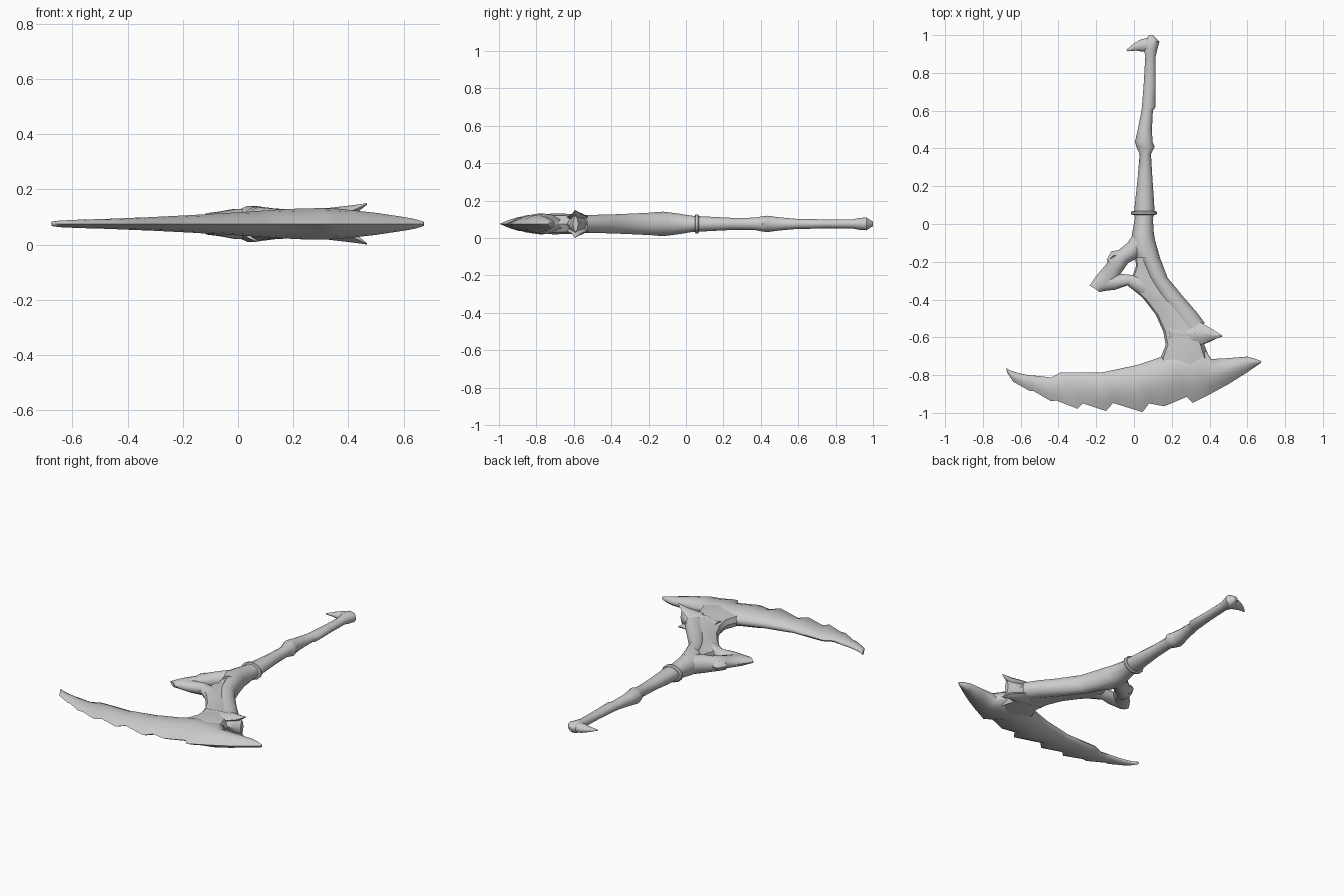
import bpy, bmesh, math

ZC = 0.075  # mid-plane of the weapon lying flat

grey = bpy.data.materials.new("plain_grey")
grey.diffuse_color = (0.6, 0.6, 0.6, 1)

# Cross-sections: (position across, relative half thickness)
ROUND = [((1 - math.cos(math.pi * i / 7)) / 2, math.sin(math.pi * i / 7)) for i in range(8)]
BLADE = [(0, 0), (0.03, 0.4), (0.2, 0.85), (0.4, 1), (0.6, 0.85), (0.8, 0.5), (1, 0)]
DIAMOND = [(0, 0), (0.25, 0.7), (0.5, 1), (0.75, 0.7), (1, 0)]
PLATE = [(0, 0), (0.06, 0.55), (0.3, 0.85), (0.6, 1), (0.9, 0.8), (1, 0)]


def loft(name, stations, section, angle=40):
    """Each station is (x1, y1, x2, y2, half thickness, optional z shift)."""
    bm = bmesh.new()
    rings = []
    for s in stations:
        x1, y1, x2, y2, h = s[:5]
        z = ZC + (s[5] if len(s) > 5 else 0)
        outline = [(t, p) for t, p in section] + [(t, -p) for t, p in section[-2:0:-1]]
        rings.append([bm.verts.new((x1 + (x2 - x1) * t, y1 + (y2 - y1) * t, z + h * p))
                      for t, p in outline])
    n = len(rings[0])
    for a, b in zip(rings, rings[1:]):
        for i in range(n):
            j = (i + 1) % n
            bm.faces.new((a[i], a[j], b[j], b[i]))
    bm.faces.new(rings[0])
    bm.faces.new(rings[-1])
    bmesh.ops.recalc_face_normals(bm, faces=bm.faces)
    me = bpy.data.meshes.new(name)
    bm.to_mesh(me)
    bm.free()
    me.materials.append(grey)
    ob = bpy.data.objects.new(name, me)
    bpy.context.collection.objects.link(ob)
    bpy.ops.object.select_all(action='DESELECT')
    ob.select_set(True)
    bpy.context.view_layer.objects.active = ob
    bpy.ops.object.shade_smooth_by_angle(angle=math.radians(angle))
    return ob


def upright(rows):
    """Rows (y, left, right, half thickness) for parts running along y."""
    return [(l, y, r, y, h) for y, l, r, h in rows]


# Handle shaft with knuckle and pommel
loft("handle", upright([
    (1.0, 0.08, 0.10, 0.012), (0.965, 0.055, 0.135, 0.035), (0.93, 0.05, 0.125, 0.033),
    (0.89, 0.06, 0.115, 0.025), (0.75, 0.052, 0.115, 0.024), (0.62, 0.042, 0.115, 0.028),
    (0.60, 0.04, 0.10, 0.027), (0.50, 0.02, 0.095, 0.036), (0.435, 0.005, 0.098, 0.045),
    (0.41, 0.012, 0.11, 0.042), (0.37, 0.03, 0.09, 0.034), (0.25, 0.02, 0.097, 0.033),
    (0.06, 0.0, 0.11, 0.043), (0.03, 0.005, 0.10, 0.045), (-0.05, -0.01, 0.105, 0.058),
    (-0.12, -0.02, 0.118, 0.067), (-0.18, 0.01, 0.138, 0.063)]), ROUND)

# Raised band around the shaft
loft("handle_collar", upright([(0.07, -0.01, 0.115, 0.045), (0.063, -0.016, 0.121, 0.052),
                               (0.052, -0.016, 0.121, 0.052), (0.048, -0.005, 0.112, 0.045)]), ROUND)

# Hooked spur on the pommel
loft("pommel_hook", [(0.10, 0.99, 0.10, 0.915, 0.03), (0.04, 0.978, 0.05, 0.912, 0.026),
                     (0.0, 0.957, 0.01, 0.918, 0.014), (-0.04, 0.922, -0.035, 0.914, 0.003)], ROUND)

# Thick bone along the back of the neck
loft("neck_bone", [(-0.01, -0.08, 0.11, -0.08, 0.062), (0.03, -0.18, 0.138, -0.18, 0.062),
                   (0.07, -0.28, 0.178, -0.285, 0.057), (0.14, -0.40, 0.265, -0.39, 0.052),
                   (0.21, -0.49, 0.33, -0.465, 0.05), (0.28, -0.60, 0.375, -0.525, 0.048)], ROUND)

# Thinner web between the bone and the blade
loft("neck_web", [(0.0, -0.15, 0.12, -0.14, 0.05), (0.012, -0.22, 0.14, -0.20, 0.045),
                  (-0.01, -0.28, 0.16, -0.26, 0.042), (-0.03, -0.32, 0.18, -0.32, 0.04),
                  (0.05, -0.395, 0.24, -0.39, 0.042), (0.115, -0.48, 0.30, -0.46, 0.044),
                  (0.155, -0.57, 0.34, -0.53, 0.048), (0.168, -0.64, 0.365, -0.62, 0.054),
                  (0.14, -0.71, 0.40, -0.71, 0.056), (0.14, -0.80, 0.40, -0.80, 0.045)], PLATE)

# Forked prong enclosing a small opening
loft("prong_strut", [(0.0, -0.05, 0.08, -0.12, 0.055), (-0.035, -0.10, 0.02, -0.18, 0.056),
                     (-0.09, -0.145, -0.03, -0.205, 0.046), (-0.14, -0.19, -0.07, -0.262, 0.04),
                     (-0.14, -0.205, -0.075, -0.275, 0.034), (-0.20, -0.275, -0.12, -0.345, 0.028),
                     (-0.235, -0.325, -0.18, -0.36, 0.014)], ROUND)
loft("prong_bar", [(-0.17, -0.27, -0.19, -0.358, 0.022), (-0.08, -0.263, -0.10, -0.348, 0.034),
                   (-0.01, -0.27, -0.035, -0.325, 0.038), (0.08, -0.26, 0.06, -0.40, 0.036)], ROUND)
loft("prong_lug", [(-0.145, -0.19, -0.13, -0.20, 0.012), (-0.12, -0.145, -0.10, -0.19, 0.03),
                   (-0.06, -0.135, -0.04, -0.17, 0.03)], DIAMOND)

# Flared guard with a pair of mirrored horns
loft("guard", [(0.19, -0.49, 0.18, -0.66, 0.042), (0.27, -0.505, 0.27, -0.66, 0.055),
               (0.35, -0.52, 0.36, -0.64, 0.058), (0.41, -0.56, 0.41, -0.62, 0.056),
               (0.44, -0.575, 0.44, -0.605, 0.045)], DIAMOND)
for side, label in ((1, "upper"), (-1, "lower")):
    loft(label + "_horn", [(0.30, -0.52, 0.30, -0.65, 0.022, side * 0.032),
                           (0.355, -0.522, 0.36, -0.637, 0.024, side * 0.037),
                           (0.42, -0.56, 0.42, -0.612, 0.018, side * 0.05),
                           (0.468, -0.59, 0.466, -0.597, 0.003, side * 0.072)], DIAMOND)

# Crescent blade with a toothed cutting edge
loft("blade", [
    (-0.677, -0.762, -0.672, -0.785, 0.008), (-0.65, -0.778, -0.64, -0.835, 0.012),
    (-0.60, -0.792, -0.55, -0.885, 0.015), (-0.56, -0.80, -0.53, -0.885, 0.016),
    (-0.50, -0.805, -0.44, -0.938, 0.018), (-0.44, -0.813, -0.41, -0.935, 0.020),
    (-0.39, -0.787, -0.30, -0.978, 0.023), (-0.36, -0.785, -0.27, -0.95, 0.024),
    (-0.18, -0.787, -0.148, -0.99, 0.032), (-0.15, -0.782, -0.11, -0.948, 0.034),
    (0.0, -0.75, 0.045, -0.996, 0.043), (0.03, -0.742, 0.08, -0.95, 0.045),
    (0.14, -0.705, 0.16, -0.965, 0.052), (0.20, -0.67, 0.28, -0.915, 0.056),
    (0.30, -0.66, 0.31, -0.948, 0.057), (0.365, -0.65, 0.36, -0.922, 0.055),
    (0.41, -0.715, 0.41, -0.897, 0.05), (0.50, -0.71, 0.50, -0.848, 0.04),
    (0.60, -0.702, 0.60, -0.785, 0.025), (0.64, -0.713, 0.64, -0.757, 0.018),
    (0.674, -0.726, 0.672, -0.736, 0.008)], BLADE, 50)
